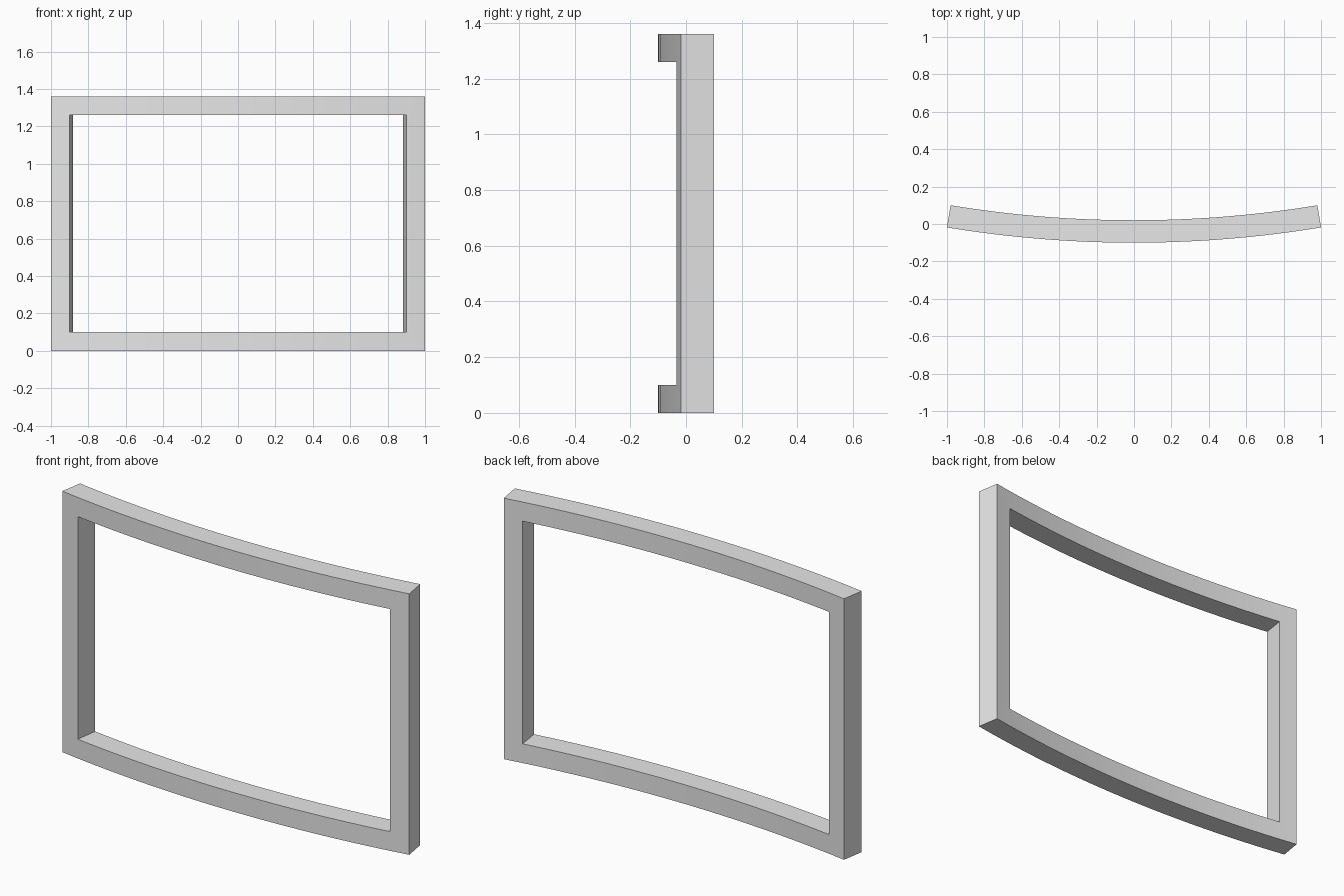
import bpy, bmesh, math

if "Cube" in bpy.data.objects:
    bpy.data.objects.remove(bpy.data.objects["Cube"])

# Curved rectangular frame: front arc radius, thickness, half angles
R, T = 6.168, 0.12
outer, inner = math.asin(1.0 / R), math.asin(0.9 / R)
SEG = 24
angles = [-outer] + [-inner + 2 * inner * i / SEG for i in range(SEG + 1)] + [outer]
heights = [0.0, 0.1, 1.26, 1.36]
CY = R - 0.1  # y of the arc centre

bm = bmesh.new()


def point(a, z):
    return bm.verts.new((R * math.sin(a), CY - R * math.cos(a), z))


# Front skin: posts at both ends, rails above and below the opening
grid = [[point(a, z) for z in heights] for a in angles]
for i in range(len(angles) - 1):
    for j in range(3):
        if j == 1 and 0 < i < len(angles) - 2:
            continue
        bm.faces.new((grid[i][j], grid[i + 1][j], grid[i + 1][j + 1], grid[i][j + 1]))

# Thickness: extrude towards the arc centre
front = list(bm.faces)
res = bmesh.ops.extrude_face_region(bm, geom=front, use_keep_orig=True)
k = (R - T) / R
for v in res["geom"]:
    if isinstance(v, bmesh.types.BMVert):
        v.co.x *= k
        v.co.y = CY + (v.co.y - CY) * k
bmesh.ops.recalc_face_normals(bm, faces=bm.faces)

mesh = bpy.data.meshes.new("curved_frame")
bm.to_mesh(mesh)
bm.free()
obj = bpy.data.objects.new("curved_frame", mesh)
bpy.context.collection.objects.link(obj)

mat = bpy.data.materials.new("light grey")
mat.diffuse_color = (0.8, 0.8, 0.8, 1)
mat.use_nodes = True
mat.node_tree.nodes["Principled BSDF"].inputs["Base Color"].default_value = mat.diffuse_color
mesh.materials.append(mat)

# Smooth arcs, sharp corners
bpy.context.view_layer.objects.active = obj
obj.select_set(True)
bpy.ops.object.shade_smooth_by_angle(angle=math.radians(30))
